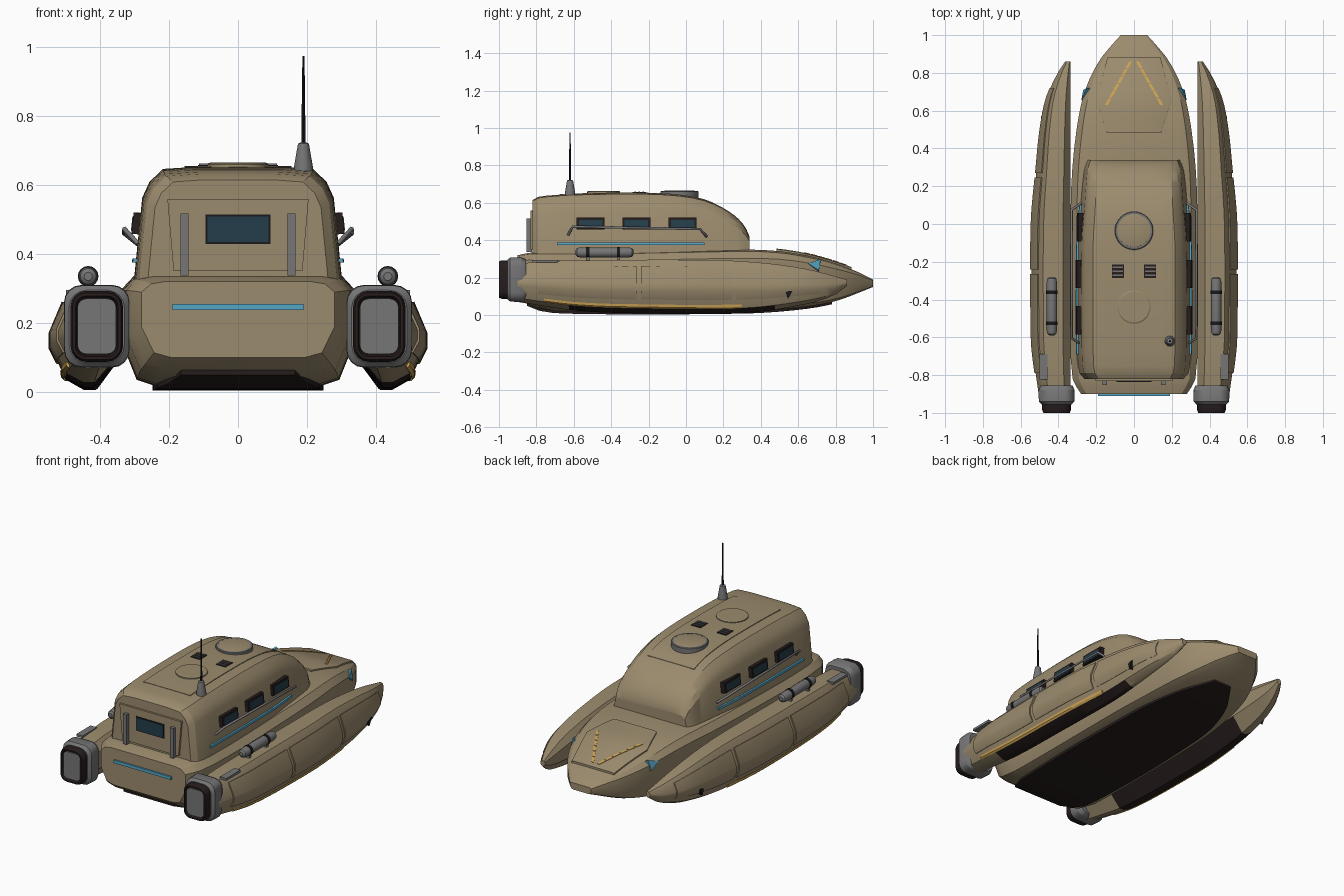
import bpy, bmesh, math
from mathutils import Vector, Matrix

if "Cube" in bpy.data.objects:
    bpy.data.objects.remove(bpy.data.objects["Cube"])


def material(name, r, g, b):
    m = bpy.data.materials.new(name)
    m.diffuse_color = (r, g, b, 1)
    m.use_nodes = True
    m.node_tree.nodes["Principled BSDF"].inputs["Base Color"].default_value = m.diffuse_color
    return m


TAN = material("tan_paint", 0.33, 0.26, 0.155)
GREY = material("grey_metal", 0.18, 0.18, 0.185)
BROWN = material("dark_rubber", 0.02, 0.012, 0.012)
BLUE = material("blue_trim", 0.09, 0.38, 0.56)
GLASS = material("window_glass", 0.018, 0.048, 0.07)
ORANGE = material("orange_marking", 0.6, 0.36, 0.09)
BLACK = material("black_metal", 0.01, 0.01, 0.012)


def curve(*pairs):
    """Smooth function through (position, value) pairs."""
    xs, vs = zip(*pairs)
    n = len(xs)

    def slope(i):
        a, b = max(i - 1, 0), min(i + 1, n - 1)
        return (vs[b] - vs[a]) / (xs[b] - xs[a])

    def f(x):
        x = min(max(x, xs[0]), xs[-1])
        i = max(k for k in range(n - 1) if xs[k] <= x)
        d = xs[i + 1] - xs[i]
        t = (x - xs[i]) / d
        return ((2*t**3 - 3*t*t + 1) * vs[i] + (t**3 - 2*t*t + t) * d * slope(i)
                + (3*t*t - 2*t**3) * vs[i + 1] + (t**3 - t*t) * d * slope(i + 1))
    return f


def finish(name, bm, mat, angle=30):
    bmesh.ops.recalc_face_normals(bm, faces=bm.faces)
    me = bpy.data.meshes.new(name)
    bm.to_mesh(me)
    bm.free()
    me.materials.append(mat)
    me.shade_smooth()
    me.set_sharp_from_angle(angle=math.radians(angle))
    ob = bpy.data.objects.new(name, me)
    bpy.context.collection.objects.link(ob)
    return ob


def loft(name, rings, mat, angle=30):
    """Skin closed rings of equal length and cap both ends."""
    bm = bmesh.new()
    vr = [[bm.verts.new(p) for p in r] for r in rings]
    for a, b in zip(vr, vr[1:]):
        for i in range(len(a)):
            j = (i + 1) % len(a)
            bm.faces.new((a[i], a[j], b[j], b[i]))
    bm.faces.new(vr[0])
    bm.faces.new(vr[-1])
    return finish(name, bm, mat, angle)


def sweep(name, ys, section, mat, angle=30):
    return loft(name, [[(x, y, z) for x, z in section(y)] for y in ys], mat, angle)


def span(a, b, n):
    return [a + (b - a) * i / n for i in range(n + 1)]


def both(half):
    return half + [(-x, z) for x, z in reversed(half)]


def box(name, c, size, mat, rot_y=0):
    bm = bmesh.new()
    m = Matrix.Translation(c) @ Matrix.Rotation(rot_y, 4, 'Y') @ Matrix.Diagonal((*size, 1))
    bmesh.ops.create_cube(bm, size=1, matrix=m)
    return finish(name, bm, mat)


def turned(name, origin, axis, profile, mat, n=24):
    """Round part from (radius, distance) profile along an axis."""
    q = Vector((0, 0, 1)).rotation_difference(Vector(axis))
    o = Vector(origin)
    rings = [[o + q @ Vector((r * math.cos(2*math.pi*k/n), r * math.sin(2*math.pi*k/n), h))
              for k in range(n)] for r, h in profile]
    return loft(name, rings, mat)


def tube(name, pts, r, mat):
    cu = bpy.data.curves.new(name, 'CURVE')
    cu.dimensions = '3D'
    cu.bevel_depth, cu.bevel_resolution, cu.use_fill_caps = r, 2, True
    s = cu.splines.new('POLY')
    s.points.add(len(pts) - 1)
    for p, co in zip(s.points, pts):
        p.co = (*co, 1)
    cu.materials.append(mat)
    bpy.context.collection.objects.link(bpy.data.objects.new(name, cu))


# Main hull
hull_w = curve((-.9, .28), (-.82, .325), (-.6, .337), (.1, .335), (.35, .322), (.6, .287),
               (.75, .243), (.87, .18), (.95, .115), (1, .07))
deck_z = curve((-.9, .32), (-.82, .335), (-.5, .335), (0, .345), (.35, .35), (.5, .342),
               (.65, .317), (.8, .275), (.92, .23), (1, .19))
keel_z = curve((-.9, .1), (-.82, .045), (-.65, .02), (.3, .02), (.6, .04), (.8, .075), (1, .15))


def hull_section(y):
    w, t, b = hull_w(y), deck_z(y), keel_z(y)
    h = t - b
    return both([(.75*w, t), (.9*w, t - .03*h), (w, t - .14*h), (w, b + .4*h),
                 (.87*w, b + .06*h), (.7*w, b)])


sweep("main_hull", [-.9, -.86, -.82] + span(-.7, .5, 12) + span(.55, 1, 12), hull_section, TAN, 25)
belly_w = curve((-.85, .165), (-.7, .235), (.3, .235), (.6, .17), (.78, .06))
sweep("belly_plate", span(-.85, .78, 24),
      lambda y: both([(belly_w(y), keel_z(y) + .012), (belly_w(y), keel_z(y) - .012)]), BROWN)
box("stern_light_bar", (0, -.9, .246), (.38, .02, .018), BLUE)

# Cabin
cab_w = curve((-.82, .262), (-.79, .288), (-.7, .3), (-.1, .3), (.05, .288), (.28, .268), (.34, .25))
roof_z = curve((-.82, .615), (-.79, .632), (-.75, .638), (-.6, .648), (-.3, .653), (-.1, .648), (.05, .63),
               (.14, .602), (.22, .56), (.28, .515), (.32, .465), (.34, .42))


def cabin_section(y):
    w, t = cab_w(y), roof_z(y)
    h = t - .32
    return both([(w, .32), (.92*w, .32 + .73*h), (.85*w, .32 + .87*h), (.72*w, t - .006), (.4*w, t)])


sweep("cabin", [-.82, -.79, -.75] + span(-.68, .1, 12) + span(.14, .34, 10), cabin_section, TAN, 25)
sweep("roof_panel", span(-.675, .145, 16),
      lambda y: both([(.155, roof_z(y) - .02), (.155, roof_z(y) + .002)]), TAN)

# Roof hatches, vents and mast
turned("front_hatch", (0, -.035, .63), (0, 0, 1), [(.09, 0), (.09, .032), (.08, .035)], TAN, 32)
turned("front_hatch_ring", (0, -.035, .63), (0, 0, 1),
       [(.102, 0), (.102, .03), (.098, .033), (.088, .033), (.086, .02)], GREY, 32)
turned("rear_hatch", (0, -.44, .63), (0, 0, 1), [(.088, 0), (.088, .03), (.082, .034)], TAN, 32)
for s in (-1, 1):
    box("roof_vent", (s * .085, -.25, .651), (.062, .07, .014), BROWN)
    for k in range(3):
        box("vent_slat", (s * .085, -.272 + k * .022, .659), (.056, .008, .006), GREY)
turned("mast_base", (.19, -.62, .64), (0, 0, 1), [(.028, 0), (.027, .015), (.016, .08), (.01, .083)], GREY, 12)
turned("mast", (.19, -.62, .71), (0, 0, 1), [(.006, 0), (.005, .12), (.003, .265)], BLACK, 8)

# Rear wall
loft("rear_door", [[(x, y, z) for x, z in both([(.205, .56), (.187, .35)])] for y in (-.81, -.832)], TAN)
box("rear_window_frame", (0, -.831, .472), (.19, .006, .086), BLACK)
box("rear_window", (0, -.833, .472), (.178, .008, .074), GLASS)

# Bow hatch and dashed markings
bow_hatch = curve((.485, .145), (.655, .2), (.885, .14))
hatch_w = lambda y: .145 + (y - .485) * .324 if y < .655 else .2 - (y - .655) * .261
sweep("bow_hatch", [.485, .54, .6, .655, .7, .75, .8, .85, .885],
      lambda y: both([(hatch_w(y), deck_z(y) - .02), (hatch_w(y), deck_z(y) + .008),
                      (hatch_w(y) - .01, deck_z(y) + .012)]), TAN)


def dash(name, s, y0, y1):
    def sec(y):
        x, z = .018 + (.86 - y) * .56, deck_z(y) + .01
        return [(s * (x - .008), z), (s * (x + .008), z), (s * (x + .008), z + .005), (s * (x - .008), z + .005)]
    sweep(name, span(y0, y1, 2), sec, ORANGE)


# Side pontoons
pon_x = curve((-.9, .505), (-.72, .53), (-.6, .54), (0, .54), (.3, .515), (.5, .495), (.66, .465), (.78, .415), (.86, .365))
pon_t = curve((-.9, .275), (-.7, .29), (.1, .295), (.4, .28), (.65, .245), (.86, .19))
pon_b = curve((-.9, .07), (-.6, .025), (-.3, .01), (.3, .01), (.6, .05), (.78, .1), (.86, .155))


def pon(y, u, v):
    return .335 + u * (pon_x(y) - .335), pon_b(y) + v * (pon_t(y) - pon_b(y))


def rounded(cx, y, cz, w, h, r):
    pts = []
    for k in range(4):
        for a in range(5):
            t = math.radians(90 * k + 22.5 * a)
            sx, sz = (1, -1, -1, 1)[k], (1, 1, -1, -1)[k]
            pts.append((cx + sx * (w - r) + r * math.cos(t), y, cz + sz * (h - r) + r * math.sin(t)))
    return pts


PONTOON = [(0, .35), (0, .8), (.2, 1), (.7, 1), (.8, .9), (1, .55), (1, .42), (.8, .1), (.55, 0), (.4, 0)]
PANEL = [(.79, .86), (.85, .88), (1.035, .56), (1.035, .41), (.93, .26), (.87, .28)]
for s, side in ((-1, "left"), (1, "right")):
    sec = lambda pts: lambda y: [(s * x, z) for x, z in (pon(y, u, v) for u, v in pts)]
    body = sweep(side + "_pontoon", span(-.9, .86, 32), sec(PONTOON), TAN)
    body.data.materials.append(BROWN)
    for f in body.data.polygons:
        if f.normal.z < -.5 and -.6 < f.center.y < .5:
            f.material_index = 1
    for a, b in ((-.79, -.265), (-.24, .245), (.27, .72)):
        sweep(side + "_pontoon_panel", span(a, b, 10), sec(PANEL), TAN)
    sweep(side + "_orange_strip", span(-.76, .3, 16),
          sec([(.8, .14), (.87, .17), (.86, .12), (.82, .09)]), ORANGE)
    loft(side + "_pontoon_marker", [[(s * x, y, z) for y, z in ((.53, .13), (.57, .13), (.545, .085))]
                                    for x in (.45, .492)], BLACK)

    # Engine pods
    pod = lambda name, st, mat: loft(side + name, [rounded(s * .41, y, .19, w, h, r) for y, w, h, r in st], mat)
    pod("_engine_collar", [(-.955, .08, .105, .05), (-.94, .094, .118, .05), (-.88, .095, .12, .05),
                           (-.855, .085, .108, .05)], GREY)
    pod("_engine_nozzle", [(-.94, .076, .103, .045), (-.985, .076, .103, .045), (-1, .07, .097, .04),
                           (-1, .062, .088, .03), (-.985, .058, .083, .03)], BROWN)
    pod("_engine_face", [(-.98, .056, .08, .025), (-.993, .056, .08, .025)], GREY)

    # Deck canister and plate
    turned(side + "_canister", (s * .435, -.59, .335), (0, 1, 0),
           [(.012, 0), (.023, .008), (.027, .025), (.027, .285), (.023, .302), (.012, .31)], GREY, 16)
    for y in (-.535, -.37):
        turned(side + "_canister_band", (s * .435, y, .335), (0, 1, 0), [(.03, 0), (.03, .018)], BLACK, 16)
        box(side + "_canister_foot", (s * .435, y + .009, .3), (.03, .018, .04), GREY)
    box(side + "_deck_plate", (s * .478, -.755, .288), (.042, .135, .014), GREY)

    # Cabin side windows, rail and light strip
    for y in (-.51, -.265, -.018):
        off = cab_w(y) - .3
        box(side + "_window_frame", (s * (.287 + off), y, .488), (.034, .15, .062), BROWN, -s * .1)
        box(side + "_window", (s * (.302 + off), y, .488), (.009, .125, .042), GLASS, -s * .1)
    tube(side + "_rail", [(s * .29, -.63, .43), (s * .33, -.605, .473), (s * .33, .075, .46),
                          (s * .28, .11, .42)], .007, GREY)
    sweep(side + "_light_strip", span(-.69, .1, 10),
          lambda y: [(s * (cab_w(y) + dx), z) for dx, z in ((-.02, .375), (.006, .375), (.004, .387), (-.02, .387))],
          BLUE)

    # Rear handles, bow lights and markings
    box(side + "_rear_handle", (s * .155, -.838, .427), (.024, .028, .18), GREY)
    tri = ((.243, .72, .295), (.272, .655, .272), (.262, .71, .235))
    loft(side + "_bow_light", [[(s * (x + d), y, z + d * .6) for x, y, z in tri] for d in (-.015, .007)], BLUE)
    for k in range(6):
        dash(side + "_bow_dash", s, .63 + k * .039, .63 + k * .039 + .034)
